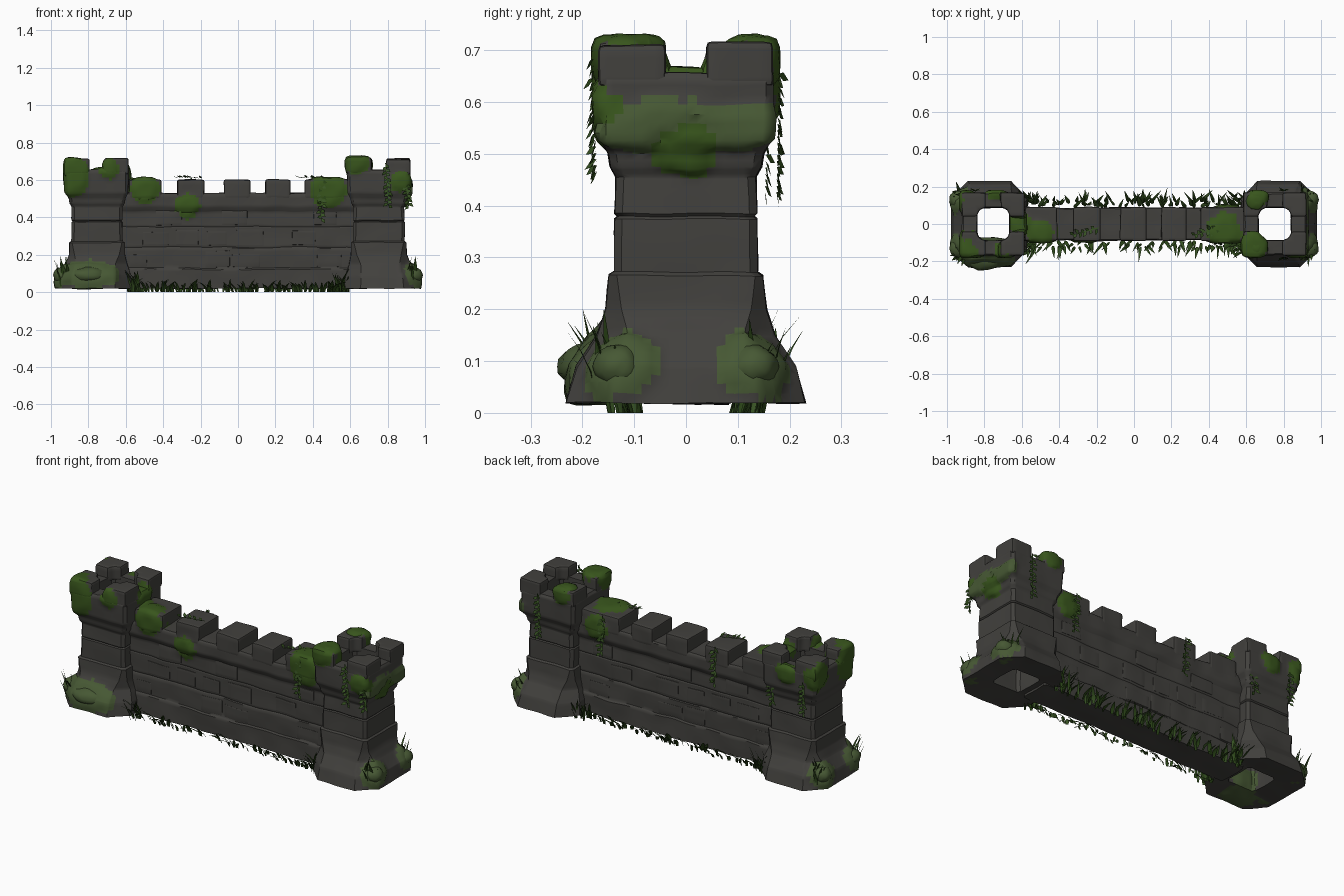
import bpy, bmesh, math, random
from mathutils import Vector, noise

if "Cube" in bpy.data.objects:
    bpy.data.objects.remove(bpy.data.objects["Cube"])

random.seed(7)
TX = 0.753  # tower centre distance along x


def material(name, rgb):
    m = bpy.data.materials.new(name)
    m.diffuse_color = (*rgb, 1)
    m.use_nodes = True
    m.node_tree.nodes["Principled BSDF"].inputs["Base Color"].default_value = m.diffuse_color
    return m


STONE = material("stone grey", (0.054, 0.052, 0.047))
MOSS = material("bright moss", (0.040, 0.092, 0.012))
PALE = material("muted moss", (0.062, 0.098, 0.034))
GRASS = material("grass green", (0.022, 0.055, 0.008))
LEAF = material("leaf green", (0.040, 0.088, 0.018))

# Bright moss spots: x, y, z, radius
SPOTS = [(-.90, -.14, .62, .11), (-.69, -.15, .66, .06), (-.92, .13, .63, .08), (-.60, 0, .64, .07),
         (-.74, .17, .62, .06), (-.50, -.05, .55, .09), (-.27, -.08, .46, .07), (.48, -.04, .55, .11),
         (.64, -.12, .69, .08), (.87, -.16, .59, .06), (.66, .14, .68, .06), (.50, .08, .52, .07),
         (.92, 0, .50, .06)]
PATCHES = [(Vector(s[:3]), Vector((s[3],) * 3), 1) for s in SPOTS]
# Muted moss: band round the right tower head, left front foot, all outer foot corners
PATCHES += [(Vector((.92, 0, .55)), Vector((.045, .25, .055)), 2),
            (Vector((-.8, -.17, .09)), Vector((.17, .13, .08)), 2)]
PATCHES += [(Vector((s * .94, b * .13, .09)), Vector((.08, .08, .07)), 2) for s in (-1, 1) for b in (-1, 1)]


def moss_at(p):
    """Return colour index and strength of the strongest moss patch at p."""
    best = (0, 0.0)
    q = p + noise.noise_vector(p * 22) * 0.012
    for c, r, k in PATCHES:
        d = 1 - sum(((q[i] - c[i]) / r[i]) ** 2 for i in range(3))
        if d > best[1] and not (best[0] == 1 and k == 2):
            best = (k, d)
    return best


def finish(bm, name, mats, angle=40):
    me = bpy.data.meshes.new(name)
    bm.to_mesh(me)
    bm.free()
    for m in mats:
        me.materials.append(m)
    me.shade_smooth()
    me.set_sharp_from_angle(angle=math.radians(angle))
    ob = bpy.data.objects.new(name, me)
    bpy.context.collection.objects.link(ob)


def weathered(bm, name, step=0.018, wear=0.004):
    """Dice the stone into a fine grid, wear it, then grow and colour the moss."""
    bmesh.ops.recalc_face_normals(bm, faces=bm.faces)
    for ax in range(3):
        lo, hi = (f(v.co[ax] for v in bm.verts) for f in (min, max))
        n = Vector([float(i == ax) for i in range(3)])
        for i in range(1, int((hi - lo) / step) + 1):
            bmesh.ops.bisect_plane(bm, geom=bm.verts[:] + bm.edges[:] + bm.faces[:],
                                   plane_co=n * (lo + i * step), plane_no=n, dist=1e-4)
    bm.normal_update()
    for f in bm.faces:
        f.material_index = moss_at(f.calc_center_median())[0]
    moved = []
    for v in bm.verts:
        grow = 0.014 * min(1, 2 * moss_at(v.co)[1])
        moved.append(v.co + noise.noise_vector(v.co * 9) * wear + v.normal * grow)
    for v, co in zip(bm.verts, moved):
        v.co = co
    finish(bm, name, (STONE, MOSS, PALE))


def loft(bm, cx, rings, closed):
    """Stack chamfered rectangles (half x, half y, chamfer, z, x shift)."""
    loops = []
    for hx, hy, c, z, dx in rings:
        right = [(hx - c, -hy), (hx, -hy + c), (hx, hy - c), (hx - c, hy)]
        pts = right + [(-x, -y) for x, y in right]
        loops.append([bm.verts.new((cx + dx + x, y, z)) for x, y in pts])
    pairs = list(zip(loops, loops[1:]))
    if closed:
        pairs.append((loops[-1], loops[0]))
    else:
        bm.faces.new(loops[0][::-1])
        bm.faces.new(loops[-1])
    for a, b in pairs:
        for i in range(8):
            j = (i + 1) % 8
            bm.faces.new((a[i], a[j], b[j], b[i]))


def prism(bm, pts, z0, z1, bevel=0.012):
    """Extrude a plan outline upward and soften its edges."""
    part = bmesh.new()
    f = part.faces.new([part.verts.new((x, y, z0)) for x, y in pts])
    top = bmesh.ops.extrude_face_region(part, geom=[f])["geom"]
    bmesh.ops.translate(part, vec=(0, 0, z1 - z0), verts=[v for v in top if isinstance(v, bmesh.types.BMVert)])
    bmesh.ops.recalc_face_normals(part, faces=part.faces)
    bmesh.ops.bevel(part, geom=part.edges[:], offset=bevel, segments=2, profile=0.6, affect='EDGES')
    me = bpy.data.meshes.new("tmp")
    part.to_mesh(me)
    part.free()
    bm.from_mesh(me)
    bpy.data.meshes.remove(me)


def block(bm, x0, x1, hy, z0, z1, bevel=0.012):
    prism(bm, [(x0, -hy), (x1, -hy), (x1, hy), (x0, hy)], z0, z1, bevel)


# Hollow towers with flared feet, stone courses and overhanging heads
for s, side in ((-1, "left"), (1, "right")):
    bm = bmesh.new()
    square = [(.148, .265), (.138, .272), (.137, .374), (.131, .379), (.137, .385), (.135, .455),
              (.146, .475), (.15, .50), (.165, .53), (.168, .643), (.16, .655), (.09, .655), (.086, .035)]
    rings = [(.205, .23, .09, .02, .02 * s), (.195, .212, .085, .09, .015 * s),
             (.165, .172, .06, .15, .005 * s), (.15, .155, .03, .20, 0)]
    rings += [(h, h, .015, z, 0) for h, z in square]
    loft(bm, s * TX, rings, True)
    weathered(bm, side + "_tower")

    # L-shaped corner merlons
    bm = bmesh.new()
    ell = [(.04, .168), (.04, .09), (.075, .075), (.09, .04), (.168, .04), (.168, .168)]
    for a in (-1, 1):
        for b in (-1, 1):
            prism(bm, [(s * TX + a * x, b * y) for x, y in ell], .63, .718 + random.uniform(-.008, .004))
    weathered(bm, side + "_tower_merlons", wear=0.003)

# Curtain wall with layered courses and a projecting parapet
bm = bmesh.new()
courses = [(.084, .02), (.083, .122), (.076, .13), (.077, .235), (.073, .24), (.076, .246), (.075, .345),
           (.072, .35), (.075, .356), (.073, .43), (.079, .44), (.088, .46), (.088, .522), (.082, .53)]
loft(bm, 0, [(.64, h, .01, z, 0) for h, z in courses], False)
weathered(bm, "wall", wear=0.006)

# Slightly raised stones breaking up the courses
bm = bmesh.new()
for row, z in enumerate((.135, .25, .36)):
    x = -.58 + .07 * row
    while x < .5:
        w = random.uniform(.09, .16)
        if random.random() < .6:
            block(bm, x, x + w, .0785 - row * .0005, z, z + random.uniform(.065, .085), .004)
        x += w + random.uniform(.01, .06)
weathered(bm, "wall_raised_stones", step=.03, wear=0.005)

# Wall merlons
bm = bmesh.new()
for x0, x1 in ((-.585, -.41), (-.325, -.18), (-.075, .065), (.145, .28), (.355, .60)):
    block(bm, x0, x1, .09, .50, .602)
weathered(bm, "wall_merlons")

# Moss cushions: one on each foot corner, one on the big foot patch, two on the right battlements
bm = bmesh.new()
cushions = [(c, r * .6) for c, r, k in PATCHES[-5:]]
cushions += [(Vector((.65, b * .125, .712)), Vector((.05, .05, .02))) for b in (-1, 1)]
for c, r in cushions:
    ball = bmesh.ops.create_icosphere(bm, subdivisions=3, radius=1)["verts"]
    for v in ball:
        n = 1 + .12 * noise.noise(v.co * 2 + c * 9)
        v.co = Vector([c[i] + v.co[i] * r[i] * n for i in range(3)])
    for f in {f for v in ball for f in v.link_faces}:
        f.material_index = 0 if c.z > .3 else 1
finish(bm, "moss_cushions", (MOSS, PALE), 80)


def blade(bm, base, ang, length, lean, width):
    """A bent, pointed grass leaf."""
    out = Vector((math.cos(ang), math.sin(ang), 0))
    across = Vector((-out.y, out.x, 0)) * width / 2
    rows = []
    for t, w in ((0, .6), (.35, 1), (.7, .7), (1, .06)):
        p = Vector(base) + out * lean * length * t ** 1.6 + Vector((0, 0, length * (t - .35 * lean * t * t)))
        rows.append([bm.verts.new(p - across * w), bm.verts.new(p - out * width * .15 * w),
                     bm.verts.new(p + across * w)])
    tone = int(random.random() < .3)
    for a, b in zip(rows, rows[1:]):
        for i in (0, 1):
            bm.faces.new((a[i], a[i + 1], b[i + 1], b[i])).material_index = tone


# Grass along the wall, taller clumps beside and around the towers
rnd = random.uniform
bm = bmesh.new()
for s in (-1, 1):
    for i in range(85):
        blade(bm, (rnd(-.55, .56), s * rnd(.085, .125), 0), s * math.pi / 2 + rnd(-.9, .9),
              rnd(.05, .095), rnd(.5, 1), rnd(.012, .022))
    for t in (-1, 1):
        for i in range(14):
            blade(bm, (t * rnd(.53, .59), s * rnd(.09, .15), 0), s * math.pi / 2 + rnd(-1.2, 1.2),
                  rnd(.08, .15), rnd(.2, .7), rnd(.012, .02))
        for i in range(8):
            blade(bm, (t * rnd(.89, .95), s * rnd(.12, .18), .03), math.atan2(s, t) + rnd(-.9, .9),
                  rnd(.09, .185), rnd(.15, .45), rnd(.012, .024))
finish(bm, "grass", (GRASS, LEAF))


def vine(bm, a, b, out, n):
    """A thin stem from a to b carrying small folded leaves."""
    a, b, out = Vector(a), Vector(b), Vector(out)
    run = (b - a).normalized()
    side = run.cross(out)
    w = side * .003
    bm.faces.new([bm.verts.new(p) for p in (a - w, a + w, b + w, b - w)])
    for i in range(n):
        p = a.lerp(b, (i + .5) / n)
        sgn = 1 if i % 2 else -1
        d = (side * sgn * rnd(.5, 1) + run * rnd(.3, 1) + out * rnd(.1, .6)).normalized()
        q = d.cross(out).normalized() * .0095
        L = rnd(.025, .042)
        m = p + d * L * .45 + out * .005
        v = [bm.verts.new(c) for c in (p, m + q - out * .004, p + d * L, m - q - out * .004)]
        for tri in ((0, 1, 2), (0, 2, 3)):
            bm.faces.new([v[k] for k in tri]).material_index = i % 3 == 0


# Hanging vines (x, y, top z, length) and sprigs lying on the merlons
bm = bmesh.new()
for x, y, z, length in ((.45, -.10, .60, .21), (.79, -.178, .69, .23), (.90, -.175, .58, .12),
                        (.45, .10, .60, .22), (-.25, .10, .61, .21), (.80, .178, .66, .24),
                        (-.85, .178, .60, .18), (-.64, .155, .54, .12)):
    vine(bm, (x, y, z), (x + rnd(-.03, .03), y * .98, z - length),
         (0, math.copysign(1, y), 0), int(length * 85))
for x in (-.19, .46):
    vine(bm, (x, -.02, .608), (x - .14, -.06, .612), (0, 0, 1), 10)
finish(bm, "hanging_vines", (LEAF, GRASS))
